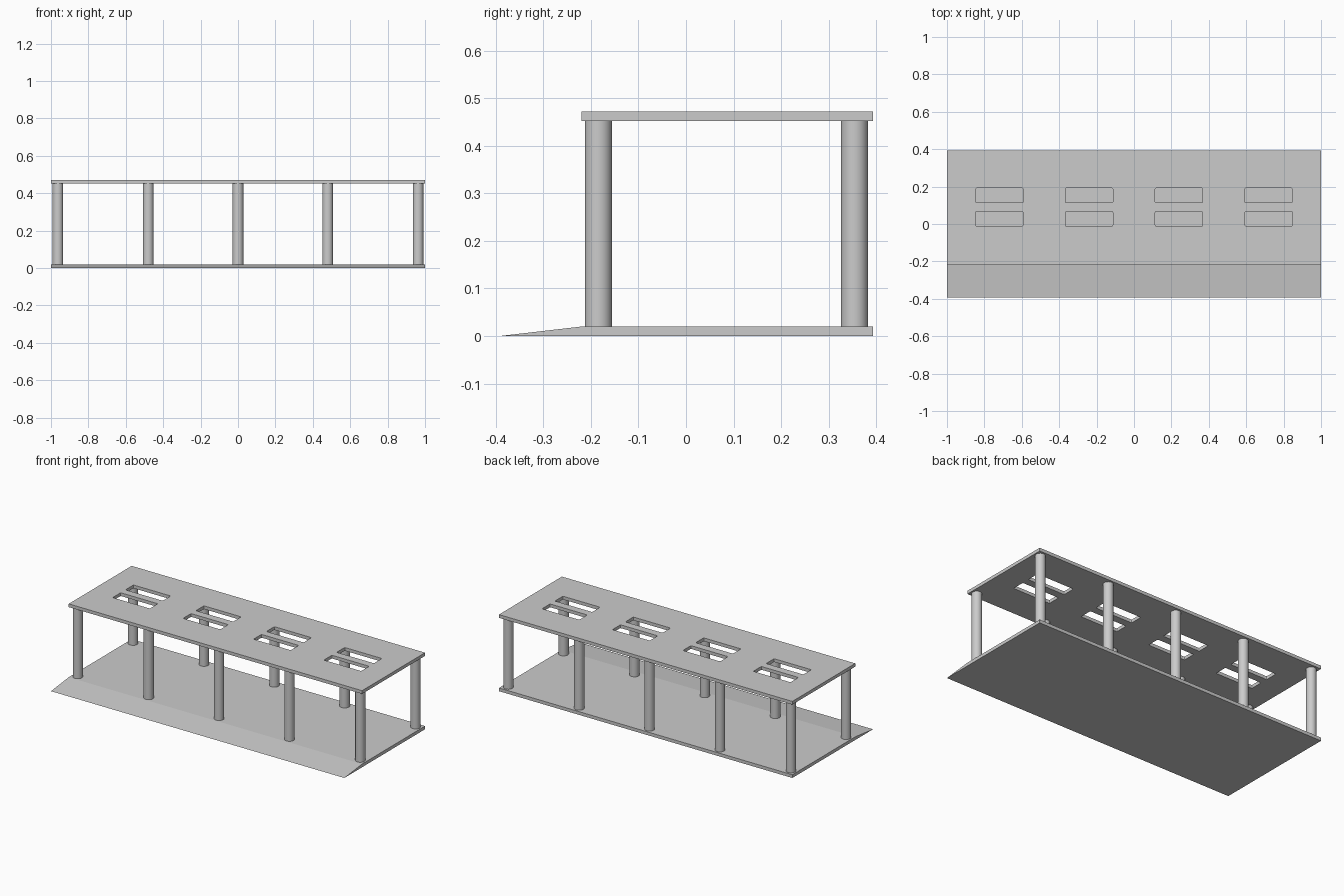
import bpy, bmesh
from mathutils import Matrix

cube = bpy.data.objects.get("Cube")
if cube:
    bpy.data.objects.remove(cube, do_unlink=True)

GREY = (0.6, 0.6, 0.6, 1)
mat = bpy.data.materials.new("concrete grey")
mat.use_nodes = True
mat.diffuse_color = GREY
mat.node_tree.nodes["Principled BSDF"].inputs["Base Color"].default_value = GREY

FRONT, BACK, EDGE = -0.393, 0.393, -0.22
SLAB, ROOF_Z = 0.02, 0.452


def make_object(name, bm):
    bmesh.ops.recalc_face_normals(bm, faces=bm.faces)
    mesh = bpy.data.meshes.new(name)
    bm.to_mesh(mesh)
    bm.free()
    mesh.materials.append(mat)
    obj = bpy.data.objects.new(name, mesh)
    bpy.context.collection.objects.link(obj)
    return obj


def add_box(bm, x, y, z, sx, sy, sz):
    place = Matrix.Translation((x, y, z)) @ Matrix.Diagonal((sx, sy, sz, 1))
    return bmesh.ops.create_cube(bm, size=1, matrix=place)["verts"]


# Floor slab with a ramp along the front, extruded from its side profile
bm = bmesh.new()
profile = [(FRONT, 0), (BACK, 0), (BACK, SLAB), (EDGE, SLAB)]
face = bm.faces.new([bm.verts.new((-1, y, z)) for y, z in profile])
side = bmesh.ops.extrude_face_region(bm, geom=[face])["geom"]
bmesh.ops.translate(bm, vec=(2, 0, 0),
                    verts=[v for v in side if isinstance(v, bmesh.types.BMVert)])
make_object("floor_with_ramp", bm)

# Roof slab
bm = bmesh.new()
add_box(bm, 0, (EDGE + BACK) / 2, ROOF_Z + SLAB / 2, 2, BACK - EDGE, SLAB)
roof = make_object("roof", bm)

# Pairs of skylight openings with softened corners
bm = bmesh.new()
for x in (-0.72, -0.24, 0.24, 0.72):
    for y in (0.028, 0.153):
        verts = add_box(bm, x, y, ROOF_Z, 0.254, 0.078, 0.2)
        upright = {e for v in verts for e in v.link_edges
                   if abs(e.verts[0].co.z - e.verts[1].co.z) > 0.1}
        bmesh.ops.bevel(bm, geom=list(upright), offset=0.006, segments=2,
                        profile=0.5, affect='EDGES')
cutter = make_object("skylight_cutter", bm)
cutter.hide_render = True
cut = roof.modifiers.new("skylights", 'BOOLEAN')
cut.operation, cut.solver, cut.object = 'DIFFERENCE', 'EXACT', cutter
bpy.context.view_layer.objects.active = roof
bpy.ops.object.modifier_apply(modifier=cut.name)
bpy.data.objects.remove(cutter, do_unlink=True)

# Two rows of round columns
for row, y in (("front", -0.184), ("back", 0.354)):
    for i, x in enumerate((-0.963, -0.48, 0, 0.48, 0.963), 1):
        bm = bmesh.new()
        bmesh.ops.create_cone(bm, cap_ends=True, segments=32,
                              radius1=0.0285, radius2=0.0285, depth=ROOF_Z - SLAB,
                              matrix=Matrix.Translation((x, y, (ROOF_Z + SLAB) / 2)))
        column = make_object(f"{row}_column_{i}", bm)
        bpy.ops.object.select_all(action='DESELECT')
        column.select_set(True)
        bpy.context.view_layer.objects.active = column
        bpy.ops.object.shade_smooth_by_angle()
